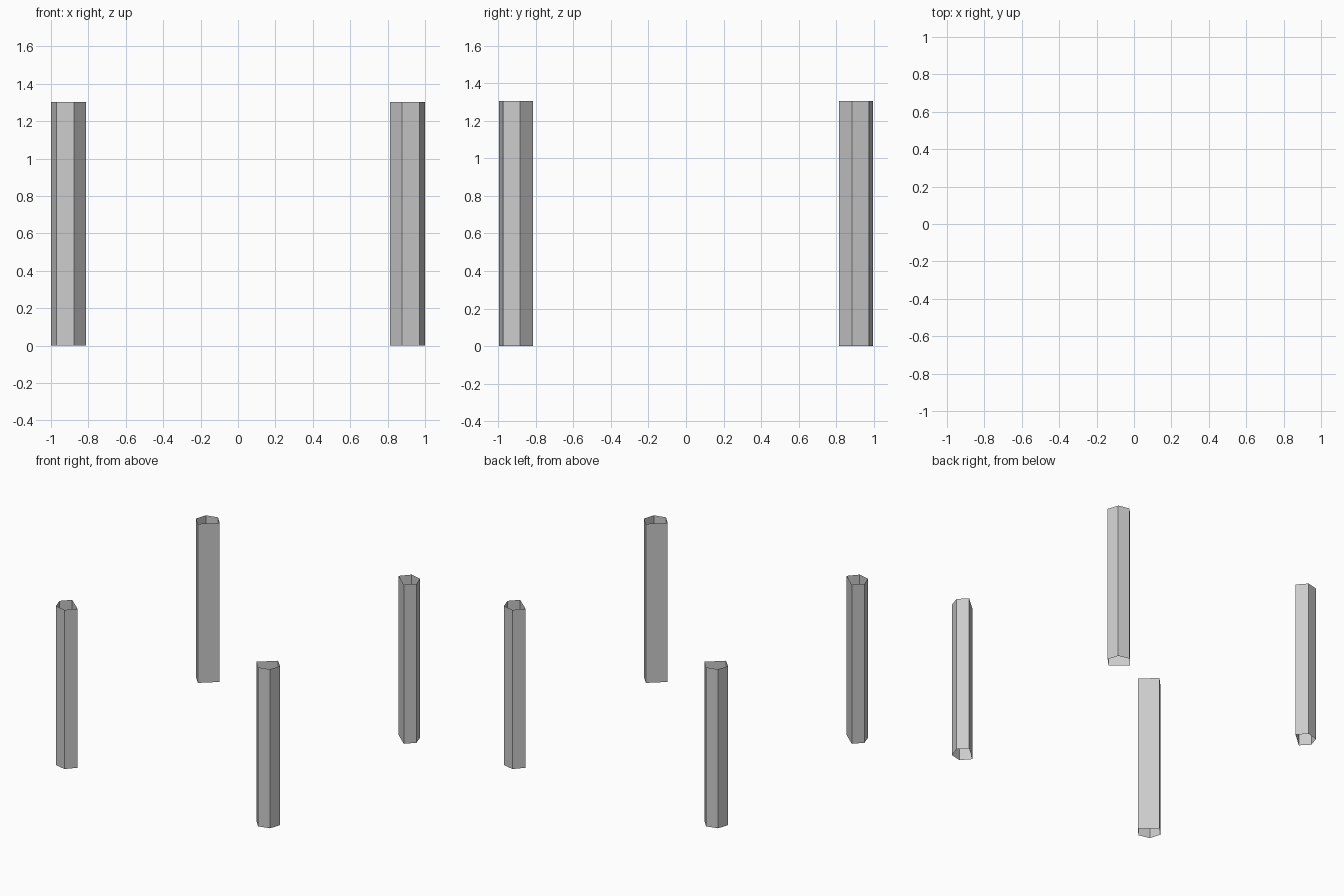
import bpy
import bmesh

if "Cube" in bpy.data.objects:
    bpy.data.objects.remove(bpy.data.objects["Cube"])

HEIGHT = 1.304

# Cross-section of one post: five sides, long flat side facing the centre
SECTION = [(0.812, 0.921), (0.878, 0.995), (0.971, 0.973),
           (1.0, 0.884), (0.934, 0.815)]


def make_post(name, sx, sy):
    """Hollow, open-ended post, mirrored into one corner."""
    bm = bmesh.new()
    pts = [(x * sx, y * sy) for x, y in SECTION]
    if sx * sy > 0:          # keep the winding counter-clockwise
        pts.reverse()
    ring = [bm.verts.new((x, y, 0)) for x, y in pts]
    top = [bm.verts.new((x, y, HEIGHT)) for x, y in pts]
    for i in range(len(ring)):
        j = (i + 1) % len(ring)
        bm.faces.new((ring[i], ring[j], top[j], top[i]))
    mesh = bpy.data.meshes.new(name)
    bm.to_mesh(mesh)
    bm.free()
    obj = bpy.data.objects.new(name, mesh)
    bpy.context.collection.objects.link(obj)


# Four corner posts
for y_name, sy in (("front", -1), ("back", 1)):
    for x_name, sx in (("left", -1), ("right", 1)):
        make_post(f"{y_name}_{x_name}_post", sx, sy)
